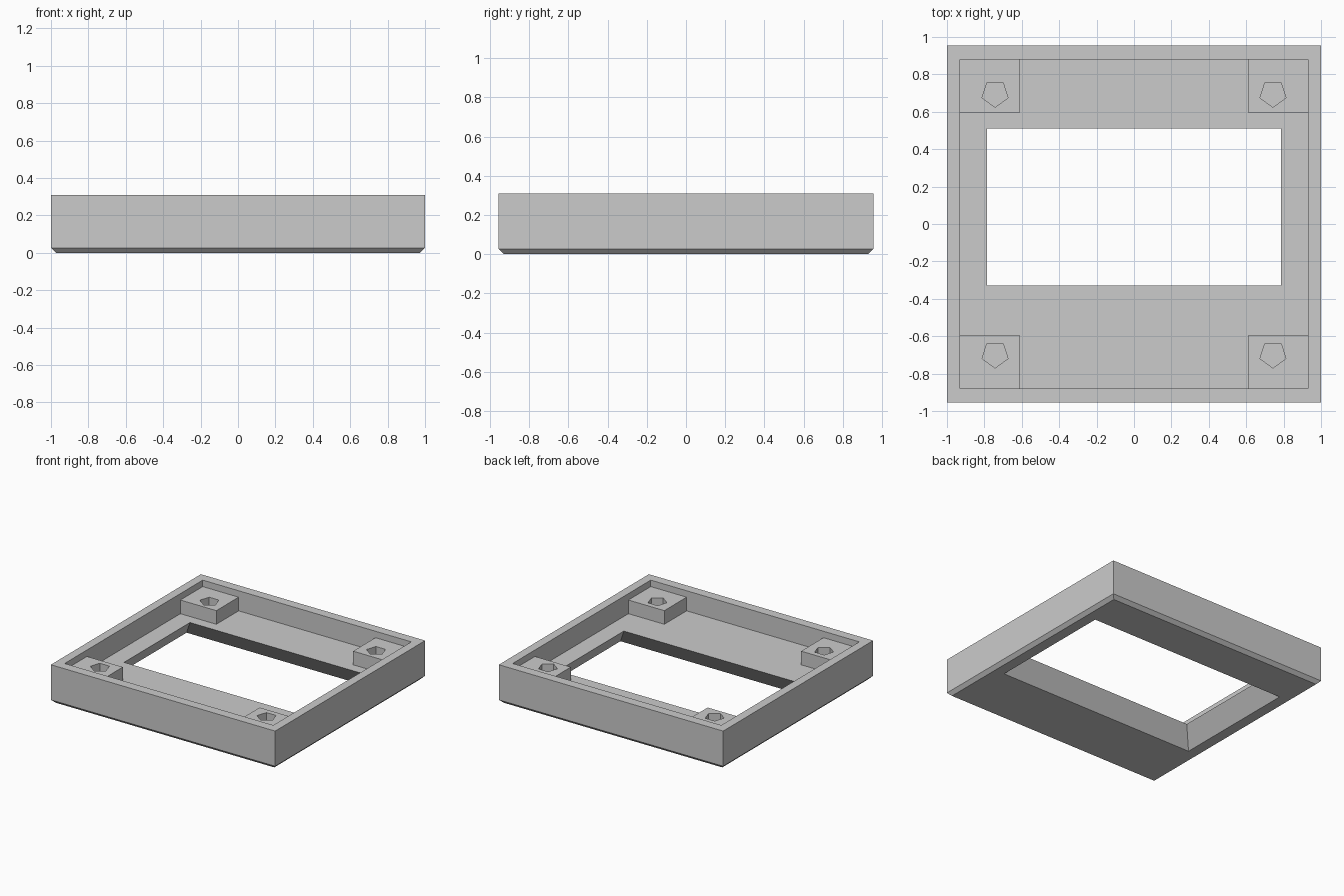
import bpy, bmesh, math

cube = bpy.data.objects.get("Cube")
if cube:
    bpy.data.objects.remove(cube, do_unlink=True)

# Main dimensions
HX, HY = 1.0, 0.955            # outer half sizes
TOP, FLOOR, BOSS_TOP = 0.31, 0.148, 0.258
CHAMFER = 0.027
IN_X, IN_Y = 0.93, 0.879       # inside of the rim
WIN_X, WIN_LOW, WIN_HIGH = 0.785, -0.33, 0.51
FLARE = 0.102                  # window widens towards the underside
SINK = 0.02                    # overlap of bosses into rim and floor

grey = bpy.data.materials.new("plain grey")
grey.use_nodes = True
color = (0.6, 0.6, 0.6, 1)
grey.diffuse_color = color
grey.node_tree.nodes["Principled BSDF"].inputs["Base Color"].default_value = color


def finish(bm, name):
    bmesh.ops.recalc_face_normals(bm, faces=bm.faces)
    mesh = bpy.data.meshes.new(name)
    bm.to_mesh(mesh)
    bm.free()
    mesh.materials.append(grey)
    obj = bpy.data.objects.new(name, mesh)
    bpy.context.collection.objects.link(obj)
    return obj


def ring(bm, points, z):
    return [bm.verts.new((x, y, z)) for x, y in points]


def rect(x0, x1, y0, y1):
    return [(x0, y0), (x1, y0), (x1, y1), (x0, y1)]


def bridge(bm, a, b):
    n = len(a)
    for i in range(n):
        j = (i + 1) % n
        bm.faces.new((a[i], a[j], b[j], b[i]))


# Bezel frame: closed chain of rectangular rings
def build_frame():
    bm = bmesh.new()

    def centred(x, y):
        return rect(-x, x, -y, y)

    def window(grow):
        return rect(-WIN_X - grow, WIN_X + grow, WIN_LOW - grow, WIN_HIGH + grow)

    rings = [ring(bm, pts, z) for pts, z in (
        (window(FLARE), 0),
        (centred(HX - CHAMFER, HY - CHAMFER), 0),
        (centred(HX, HY), CHAMFER),
        (centred(HX, HY), TOP),
        (centred(IN_X, IN_Y), TOP),
        (centred(IN_X, IN_Y), FLOOR),
        (window(0), FLOOR),
    )]
    for a, b in zip(rings, rings[1:] + rings[:1]):
        bridge(bm, a, b)
    finish(bm, "bezel_frame")


# Corner boss with a five-sided screw hole
def build_boss(sx, sy, name):
    bm = bmesh.new()
    xs = sorted((sx * 0.61, sx * (IN_X + SINK)))
    ys = sorted((sy * 0.595, sy * (IN_Y + SINK)))
    block = rect(*xs, *ys)
    hole = []
    for k in range(5):
        a = -math.pi / 2 + k * math.tau / 5
        hole.append((sx * 0.743 + 0.073 * math.cos(a), sy * 0.697 + 0.073 * math.sin(a)))
    rims = []
    for pts in (block, hole):
        upper, lower = ring(bm, pts, BOSS_TOP), ring(bm, pts, FLOOR - SINK)
        bridge(bm, lower, upper)
        rims.append((upper, lower))
    # Fill the top and bottom between block and hole
    for level in range(2):
        edges = []
        for rim in rims:
            loop = rim[level]
            edges += [bm.edges.get((loop[i - 1], loop[i])) for i in range(len(loop))]
        bmesh.ops.triangle_fill(bm, edges=edges, use_beauty=True)
    finish(bm, name)


build_frame()
for sy, depth in ((-1, "front"), (1, "back")):
    for sx, side in ((-1, "right"), (1, "left")):
        build_boss(sx, sy, f"{depth}_{side}_boss")
